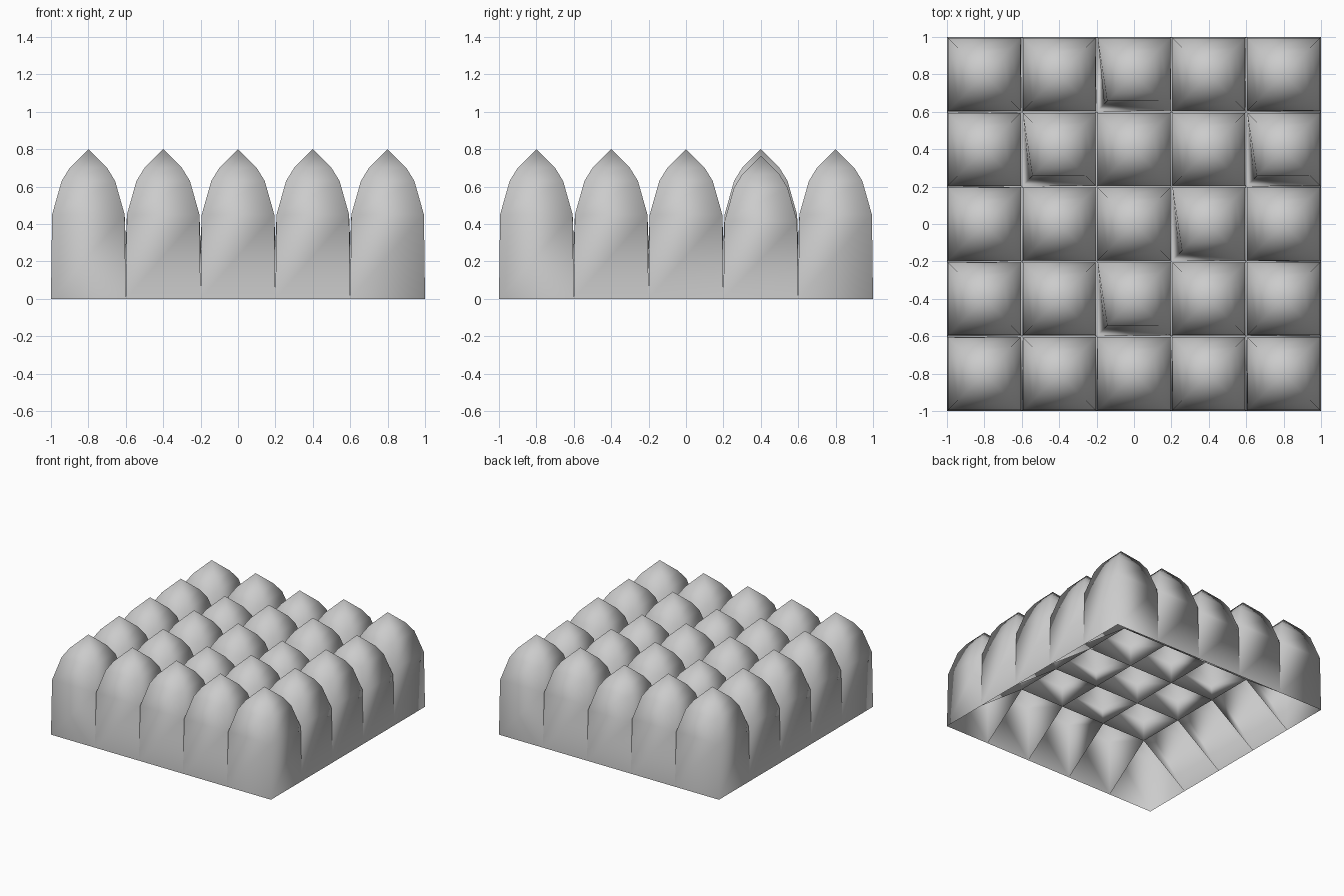
import bpy, bmesh, math

if "Cube" in bpy.data.objects:
    bpy.data.objects.remove(bpy.data.objects["Cube"])

N, CELL = 5, 0.4
# profile of each dome: half width, height
RINGS = [(0.194, 0.45), (0.143, 0.63), (0.10, 0.70)]
# slightly lower domes with a sunken front-left corner
DENTED = {(2, 4), (1, 3), (4, 3), (3, 2), (2, 1)}
CORNERS = [(-1, -1), (1, -1), (1, 1), (-1, 1)]

bm = bmesh.new()

# shared base lattice: rim on the ground, inner nodes raised
base = {}
for i in range(N + 1):
    for j in range(N + 1):
        rim = i in (0, N) or j in (0, N)
        base[i, j] = bm.verts.new((-1 + i * CELL, -1 + j * CELL, 0.0 if rim else 0.29))

# hollow four-sided pointed domes, one per cell
for i in range(N):
    for j in range(N):
        cx, cy = -1 + (i + 0.5) * CELL, -1 + (j + 0.5) * CELL
        dent = (i, j) in DENTED
        drop = 0.035 if dent else 0.0
        prev = [base[i + (sx + 1) // 2, j + (sy + 1) // 2] for sx, sy in CORNERS]
        for level, (r, z) in enumerate(RINGS):
            ring = []
            for k, (sx, sy) in enumerate(CORNERS):
                sunk = dent and k == 0 and level == 0
                h = r - 0.035 if sunk else r
                ring.append(bm.verts.new((cx + sx * h, cy + sy * h,
                                          z - drop - (0.04 if sunk else 0))))
            for k in range(4):
                n = (k + 1) % 4
                bm.faces.new((prev[k], prev[n], ring[n], ring[k]))
            prev = ring
        tip = bm.verts.new((cx, cy, 0.80 - drop))
        for k in range(4):
            bm.faces.new((prev[k], prev[(k + 1) % 4], tip))

mesh = bpy.data.meshes.new("dome_grid")
bm.to_mesh(mesh)
bm.free()
obj = bpy.data.objects.new("dome_grid", mesh)
bpy.context.collection.objects.link(obj)
for p in mesh.polygons:
    p.use_smooth = True
